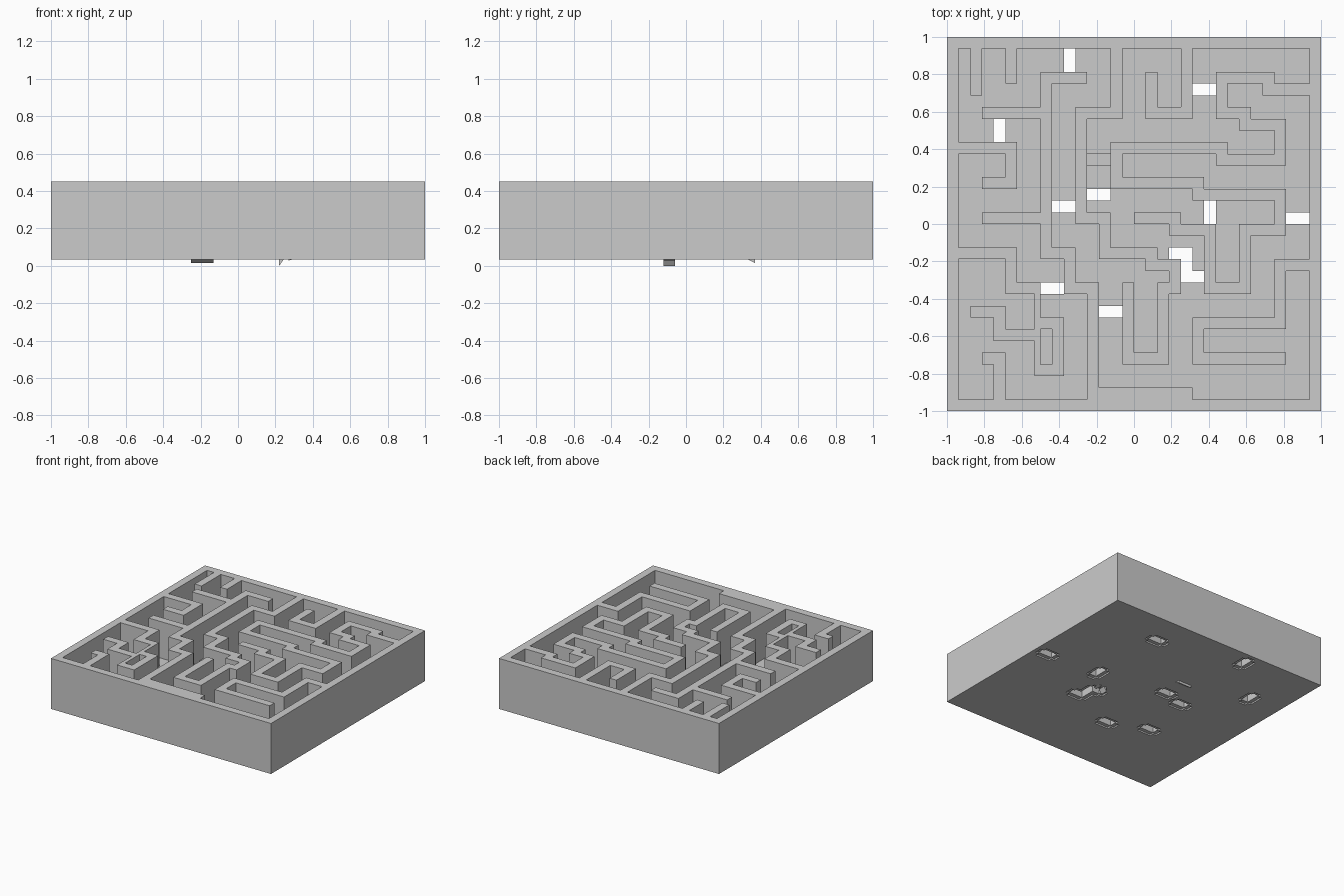
import bpy
import bmesh

cube = bpy.data.objects.get("Cube")
if cube:
    bpy.data.objects.remove(cube, do_unlink=True)

N = 64                      # half-cells per side; one wall is two half-cells thick
STEP = 2 / N
BOTTOM, FLOOR, TOP = 0.035, 0.15, 0.45
POCKET = BOTTOM + 0.012
EMPTY = (0.0, 0.0)

grey = bpy.data.materials.new("light_grey")
grey.use_nodes = True
grey.diffuse_color = (0.6, 0.6, 0.6, 1)
grey.node_tree.nodes["Principled BSDF"].inputs["Base Color"].default_value = (0.6, 0.6, 0.6, 1)

# Every column of the block is a (bottom, top) span, keyed by column and row from the back
block = {(c, r): (BOTTOM, FLOOR) for c in range(N) for r in range(N)}


def fill(x0, y0, x1, y1, change):
    """Change the spans of all half-cells inside a rectangle given in wall units."""
    for c in range(round(2 * x0), round(2 * x1)):
        for r in range(round(2 * y0), round(2 * y1)):
            if (c, r) in block:
                block[c, r] = change(block[c, r])


def raise_wall(x, y, *turns):
    """Run a wall from a cell, turning between across and along at each stop."""
    for k, stop in enumerate(turns):
        nx, ny = (x, stop) if k % 2 else (stop, y)
        fill(min(x, nx), min(y, ny), max(x, nx) + 1, max(y, ny) + 1,
             lambda s: (s[0], TOP))
        x, y = nx, ny


# Outer rim
raise_wall(0, 0, 31, 31, 0, 0)
# Walls hanging from the back rim
raise_wall(2, 0, 2, 4)
raise_wall(5, 0, 5, 3)
raise_wall(20, 0, 20, 6, 17, 3)
raise_wall(14, 0, 14, 6, 11, 15, 13, 18, 17, 19, 19, 21, 18, 27, 15, 21)
# Walls growing from the left-hand rim
raise_wall(0, 9, 5, 12, 3)
raise_wall(0, 18, 5, 21, 7, 28, 9, 24, 7)
fill(7, 22, 7.5, 29, lambda s: (s[0], FLOOR))
raise_wall(7, 25, 4, 23, 2)
# Walls growing from the right-hand rim
raise_wall(31, 4, 27, 3, 23, 6, 25, 7, 28, 10, 23, 9, 14, 12, 21, 13, 28, 16,
           25, 21, 22, 16, 19, 15, 16)
raise_wall(31, 19, 28, 24, 21, 27, 28)
# Long central wall with its branches, and the front hook
raise_wall(11, 3, 8, 18, 10, 21, 12, 30, 20)
raise_wall(3, 6, 8)
raise_wall(3, 15, 8)
raise_wall(4, 31, 4, 27, 3)

# Trap holes lying across the corridors, and the stepped goal hole
wide = [(21, 4), (12, 13), (9, 14), (29, 15), (8, 21), (13, 23), (19, 18)]
deep = [(10, 1), (4, 7), (22, 14), (20, 19)]
holes = [(x, y, x + 2, y + 1) for x, y in wide]
holes += [(x, y, x + 1, y + 2) for x, y in deep]
holes.append((21, 20, 22, 21))


def pocket(span):
    return (POCKET, span[1])


# Shallow cross-shaped pockets under the holes, then the holes themselves
for x0, y0, x1, y1 in holes:
    fill(x0 - 0.5, y0, x1 + 0.5, y1, pocket)
    fill(x0, y0 - 0.5, x1, y1 + 0.5, pocket)
for hole in holes:
    fill(*hole, lambda s: EMPTY)
# Blocked trap with a thin bottom
fill(12, 10, 14, 11, lambda s: (BOTTOM, BOTTOM + 0.01))


def finish(name, bm):
    mesh = bpy.data.meshes.new(name)
    bm.to_mesh(mesh)
    bm.free()
    mesh.materials.append(grey)
    obj = bpy.data.objects.new(name, mesh)
    bpy.context.collection.objects.link(obj)
    return obj


# Skin the block: tops, undersides, and sides wherever neighbouring spans differ
bm = bmesh.new()


def quad(*points):
    bm.faces.new([bm.verts.new(p) for p in points])


for (c, r), (low, high) in block.items():
    if high == 0:
        continue
    x0, y1 = c * STEP - 1, 1 - r * STEP
    x1, y0 = x0 + STEP, y1 - STEP
    quad((x0, y0, high), (x1, y0, high), (x1, y1, high), (x0, y1, high))
    quad((x0, y1, low), (x1, y1, low), (x1, y0, low), (x0, y0, low))
    sides = {(1, 0): ((x1, y0), (x1, y1)), (-1, 0): ((x0, y1), (x0, y0)),
             (0, -1): ((x1, y1), (x0, y1)), (0, 1): ((x0, y0), (x1, y0))}
    for (dc, dr), (p, q) in sides.items():
        other_low, other_high = block.get((c + dc, r + dr), EMPTY)
        for a, b in ((max(other_high, low), high), (low, min(other_low, high))):
            if b > a:
                quad((*p, a), (*q, a), (*q, b), (*p, b))

bmesh.ops.remove_doubles(bm, verts=bm.verts, dist=0.0005)
bmesh.ops.dissolve_limit(bm, angle_limit=0.01, verts=bm.verts, edges=bm.edges)
finish("maze_block", bm)


def wedge(name, profile, along, start, end):
    """Extrude a small triangle along x or y."""
    bm = bmesh.new()
    place = (lambda u, v, d: (d, u, v)) if along == "x" else (lambda u, v, d: (u, d, v))
    ends = [[bm.verts.new(place(u, v, d)) for u, v in profile] for d in (start, end)]
    bm.faces.new(ends[0])
    bm.faces.new(ends[1])
    for k in range(3):
        n = (k + 1) % 3
        bm.faces.new((ends[0][k], ends[0][n], ends[1][n], ends[1][k]))
    bmesh.ops.recalc_face_normals(bm, faces=bm.faces)
    finish(name, bm)


# Tilted flap under the blocked trap, and ribs beside the goal
wedge("trap_flap", [(0.33, BOTTOM), (0.37, BOTTOM), (0.37, 0.015)], "x", -0.25, -0.13)
for k, tip in enumerate((0.0, 0.028)):
    x = 0.22 + 0.05 * k
    wedge(f"goal_rib_{k + 1}", [(x, BOTTOM), (x + 0.025, BOTTOM), (x, tip)], "y", -0.12, -0.06)
